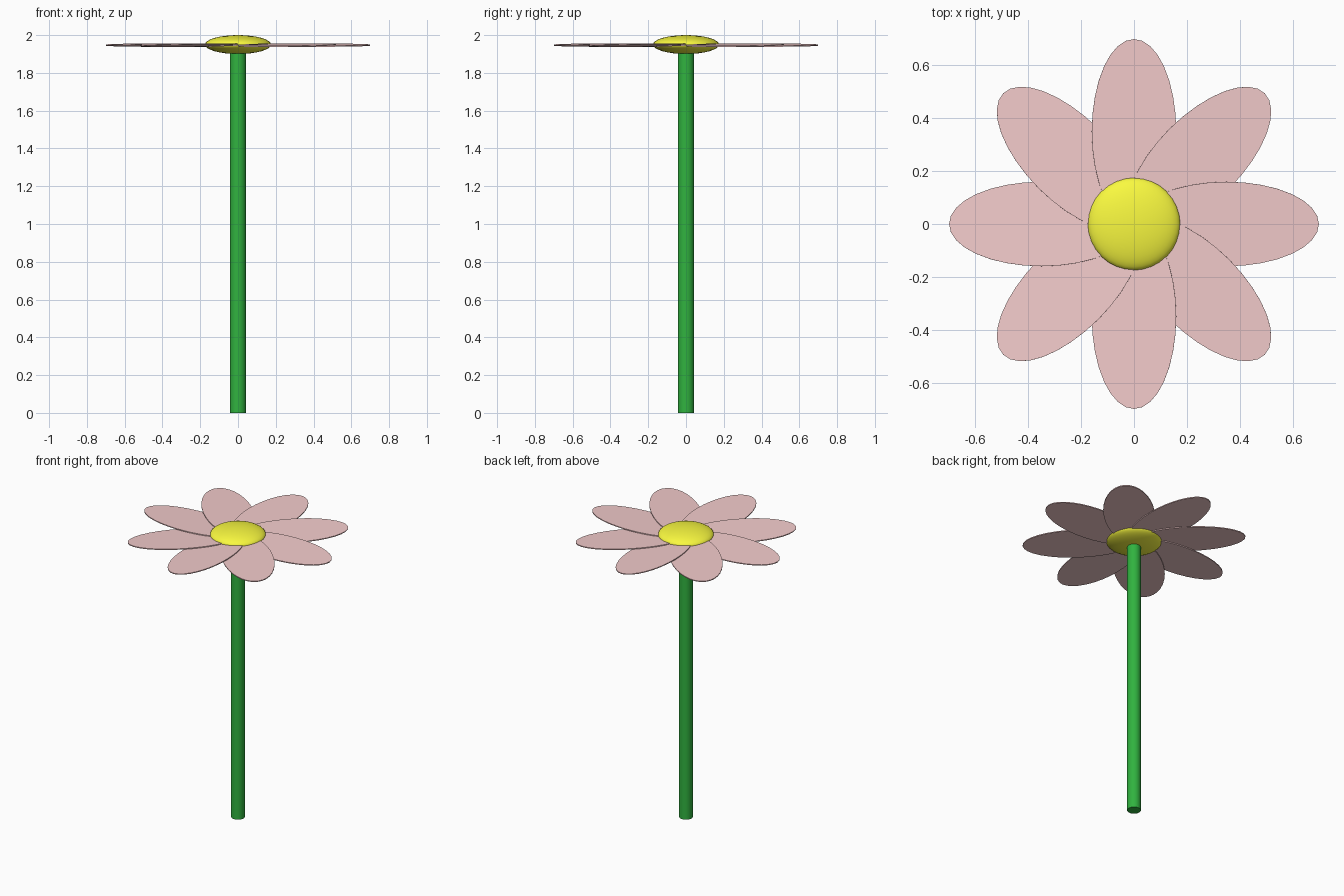
import bpy, math
from mathutils import Matrix

if "Cube" in bpy.data.objects:
    bpy.data.objects.remove(bpy.data.objects["Cube"])


def paint(obj, name, color):
    mat = bpy.data.materials.get(name) or bpy.data.materials.new(name)
    mat.diffuse_color = (*color, 1)
    mat.use_nodes = True
    mat.node_tree.nodes["Principled BSDF"].inputs["Base Color"].default_value = mat.diffuse_color
    obj.data.materials.append(mat)


def smooth(obj):
    bpy.context.view_layer.objects.active = obj
    obj.select_set(True)
    bpy.ops.object.shade_smooth_by_angle(angle=math.radians(40))


# Stem, running up into the flower head
bpy.ops.mesh.primitive_cylinder_add(vertices=32, radius=0.043, depth=1.93, location=(0, 0, 0.965))
stem = bpy.context.object
stem.name = "stem"
paint(stem, "stem_green", (0.03, 0.45, 0.05))
smooth(stem)

# Flattened flower centre
bpy.ops.mesh.primitive_uv_sphere_add(segments=32, ring_count=16, radius=1, location=(0, 0, 1.95))
center = bpy.context.object
center.name = "flower_center"
center.scale = (0.175, 0.175, 0.05)
paint(center, "center_yellow", (0.95, 0.95, 0.05))
smooth(center)

# Eight thin oval petals, each twisted slightly so they overlap like a pinwheel
for i in range(8):
    bpy.ops.mesh.primitive_cylinder_add(vertices=32, radius=1, depth=1)
    petal = bpy.context.object
    petal.name = f"petal_{i + 1}"
    petal.data.transform(Matrix.Diagonal((0.35, 0.16, 0.006, 1)))
    petal.matrix_world = (Matrix.Translation((0, 0, 1.947))
                          @ Matrix.Rotation(i * math.pi / 4, 4, 'Z')
                          @ Matrix.Translation((0.35, 0, 0))
                          @ Matrix.Rotation(0.04, 4, 'X'))
    paint(petal, "petal_pink", (0.9, 0.6, 0.6))
    smooth(petal)
